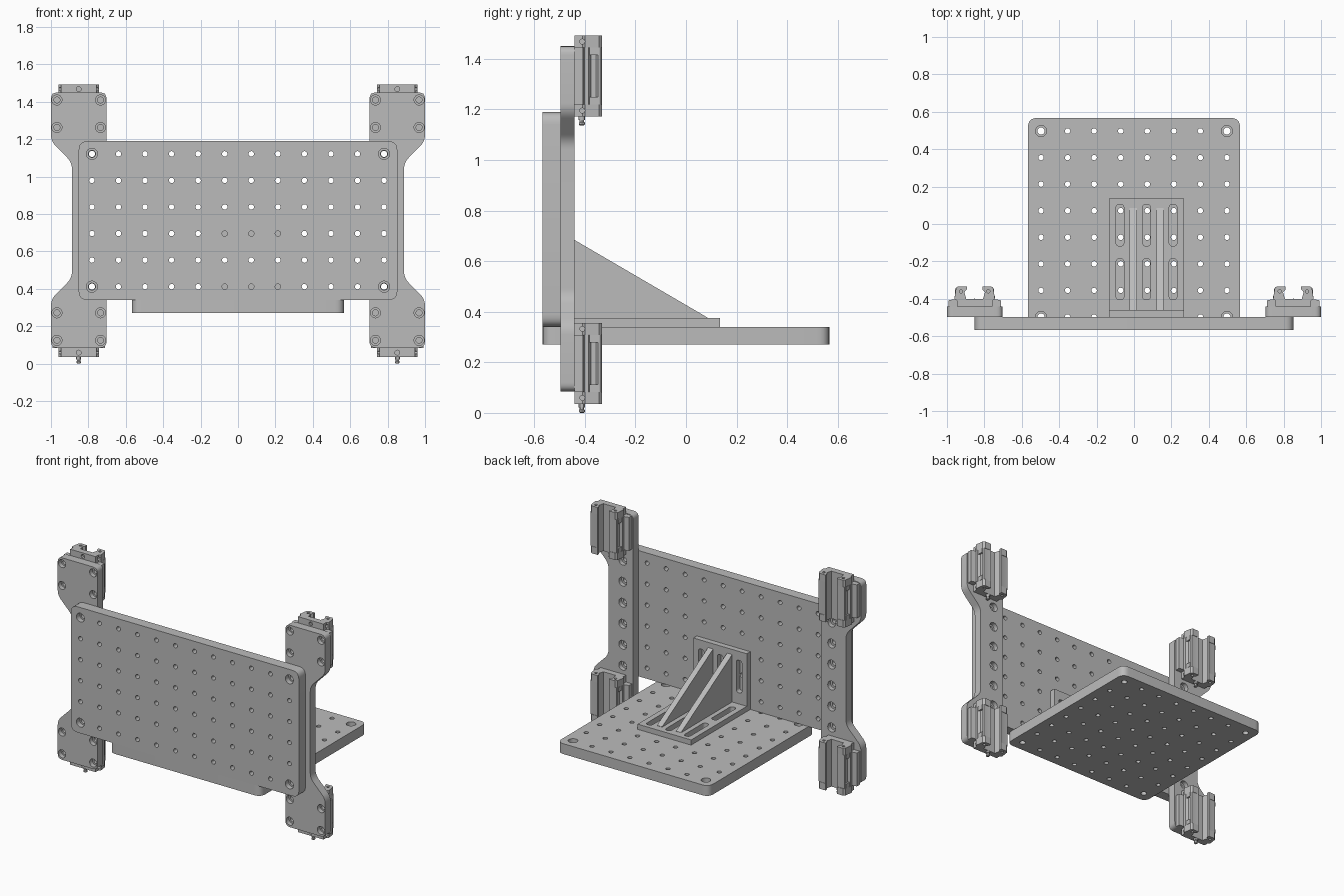
import bpy
import bmesh
from math import cos, sin, pi
from mathutils import Vector

if "Cube" in bpy.data.objects:
    bpy.data.objects.remove(bpy.data.objects["Cube"])

metal = bpy.data.materials.new("grey_metal")
metal.use_nodes = True
GREY = (0.5, 0.5, 0.5, 1)
metal.diffuse_color = GREY
metal.node_tree.nodes["Principled BSDF"].inputs["Base Color"].default_value = GREY

PITCH = 0.142
PLACE = {"x": lambda a, b, d: (d, a, b),
         "y": lambda a, b, d: (a, d, b),
         "z": lambda a, b, d: (a, b, d)}


def fillet(points, setback, steps=6):
    """Round every corner of a 2D outline."""
    pts = [Vector(p) for p in points]
    out = []
    for i, p in enumerate(pts):
        a = p + (pts[i - 1] - p).normalized() * setback
        b = p + (pts[(i + 1) % len(pts)] - p).normalized() * setback
        for k in range(steps + 1):
            t = k / steps
            out.append(a * (1 - t) ** 2 + p * 2 * t * (1 - t) + b * t * t)
    return out


def rect(a0, a1, b0, b1):
    return [(a0, b0), (a1, b0), (a1, b1), (a0, b1)]


def add_prism(bm, outline, axis, lo, hi):
    place = PLACE[axis]
    ends = [[bm.verts.new(place(p[0], p[1], d)) for p in outline] for d in (lo, hi)]
    add_skin(bm, ends)


def add_skin(bm, rings):
    """Closed surface through rings of equal length."""
    n = len(rings[0])
    faces = [bm.faces.new(rings[0]), bm.faces.new(rings[-1])]
    for r, s in zip(rings, rings[1:]):
        for i in range(n):
            j = (i + 1) % n
            faces.append(bm.faces.new((r[i], r[j], s[j], s[i])))
    bmesh.ops.recalc_face_normals(bm, faces=faces)


def add_hole(bm, pos, direction, profile, sides=16):
    """Stepped round cutter; profile is (depth, radius) pairs."""
    turn = Vector(direction).to_track_quat("Z", "Y")
    rings = []
    for depth, r in profile:
        rings.append([bm.verts.new(Vector(pos) + turn @ Vector(
            (r * cos(2 * pi * k / sides), r * sin(2 * pi * k / sides), depth)))
            for k in range(sides)])
    add_skin(bm, rings)


def straight(r, depth):
    return [(-0.01, r), (depth, r)]


def counterbore(r_big, r_small, step, depth):
    return [(-0.01, r_big), (step, r_big), (step, r_small), (depth, r_small)]


def to_object(name, bm):
    mesh = bpy.data.meshes.new(name)
    bm.to_mesh(mesh)
    bm.free()
    obj = bpy.data.objects.new(name, mesh)
    bpy.context.collection.objects.link(obj)
    return obj


def finish(name, bm, cutter_bm=None):
    obj = to_object(name, bm)
    obj.data.materials.append(metal)
    bpy.ops.object.select_all(action="DESELECT")
    obj.select_set(True)
    bpy.context.view_layer.objects.active = obj
    if cutter_bm:
        cutter = to_object(name + "_cutter", cutter_bm)
        cutter.hide_render = True
        mod = obj.modifiers.new("holes", "BOOLEAN")
        mod.operation = "DIFFERENCE"
        mod.solver = "EXACT"
        mod.object = cutter
        bpy.ops.object.modifier_apply(modifier=mod.name)
        bpy.data.objects.remove(cutter)
    bpy.ops.object.shade_smooth_by_angle()
    return obj


def grid_holes(bm, columns, rows, place, direction):
    """Hole grid with counterbored corners."""
    for i in range(columns):
        for j in range(rows):
            corner = i in (0, columns - 1) and j in (0, rows - 1)
            profile = counterbore(0.03, 0.019, 0.035, 0.09) if corner else straight(0.0145, 0.09)
            add_hole(bm, place((i - (columns - 1) / 2) * PITCH, (j - (rows - 1) / 2) * PITCH),
                     direction, profile)


# Upright breadboard plate
bm, cut = bmesh.new(), bmesh.new()
add_prism(bm, fillet(rect(-0.852, 0.852, 0.34, 1.19), 0.05), "y", -0.567, -0.497)
grid_holes(cut, 12, 6, lambda a, b: (a, -0.567, 0.767 + b), (0, 1, 0))
finish("upright_plate", bm, cut)

# Horizontal breadboard plate
bm, cut = bmesh.new(), bmesh.new()
add_prism(bm, fillet(rect(-0.567, 0.567, -0.567, 0.567), 0.05), "z", 0.27, 0.34)
grid_holes(cut, 8, 8, lambda a, b: (a, b, 0.34), (0, 0, -1))
finish("base_plate", bm, cut)

# Slotted angle bracket
bm, cut = bmesh.new(), bmesh.new()
add_prism(bm, [(-0.497, 0.34), (0.135, 0.34), (0.135, 0.375), (-0.46, 0.375),
               (-0.46, 0.73), (-0.497, 0.73)], "x", -0.133, 0.267)
for i in (-1, 0, 1):
    x = 0.067 + i * PITCH
    for lo, hi in ((-0.405, -0.185), (-0.118, 0.105)):
        add_prism(cut, fillet(rect(x - 0.021, x + 0.021, lo, hi), 0.02), "z", 0.33, 0.39)
    add_prism(cut, fillet(rect(x - 0.021, x + 0.021, 0.45, 0.67), 0.02), "y", -0.51, -0.45)
finish("angle_bracket", bm, cut)

# Triangular ribs of the angle bracket
for side, x in (("right", -0.004), ("left", 0.138)):
    bm = bmesh.new()
    add_prism(bm, [(-0.465, 0.37), (0.085, 0.37), (0.085, 0.377), (-0.46, 0.695),
                   (-0.465, 0.695)], "x", x - 0.019, x + 0.019)
    finish(side + "_rib", bm)


def mirrored(points, sign, offset=0):
    return [(sign * p[0] + offset, p[1]) for p in points]


# Rail groove outline, shared by the block body and its end caps
GROOVE = [(0.042, -0.333), (0.042, -0.35), (0.055, -0.365), (0.045, -0.4)]


def block_outline(half, cx):
    right = half + GROOVE
    return [(cx + x, y) for x, y in right] + [(cx - x, y) for x, y in reversed(right)]


BODY = [(0.14, -0.44), (0.14, -0.408), (0.108, -0.402), (0.108, -0.385),
        (0.092, -0.375), (0.092, -0.355), (0.1, -0.348), (0.096, -0.336), (0.06, -0.336)]
CAP = [(0.095, -0.44), (0.095, -0.41), (0.108, -0.4), (0.1, -0.345), (0.088, -0.333)]
BRACKET = [(0.703, 0.085), (1.0, 0.085), (1.0, 0.345), (0.888, 0.458),
           (0.888, 1.076), (1.0, 1.19), (1.0, 1.45), (0.703, 1.45)]

for side, s in (("right", -1), ("left", 1)):
    # Side bracket with counterbored bolt holes
    bm, cut = bmesh.new(), bmesh.new()
    add_prism(bm, fillet(mirrored(BRACKET, s), 0.035), "y", -0.497, -0.44)
    for j in range(6):
        add_hole(cut, (s * 0.781, -0.44, 0.412 + j * PITCH), (0, -1, 0),
                 counterbore(0.03, 0.0165, 0.03, 0.08))
    for x in (0.735, 0.968):
        for z in (0.125, 0.272, 1.263, 1.41):
            add_hole(cut, (s * x, -0.497, z), (0, 1, 0),
                     counterbore(0.027, 0.016, 0.03, 0.08))
    finish(side + "_side_bracket", bm, cut)

    cx = s * 0.852
    for level, z in (("lower", 0.036), ("upper", 1.172)):
        name = f"{side}_{level}_carriage"
        # Carriage body with stepped flanks
        bm = bmesh.new()
        add_prism(bm, block_outline(BODY, cx), "z", z + 0.047, z + 0.273)
        finish(name + "_body", bm)

        # Flank cover strips
        bm = bmesh.new()
        for f in (-1, 1):
            x0, x1 = sorted((cx + f * 0.088, cx + f * 0.104))
            for lo in (z + 0.047, z + 0.243):
                add_prism(bm, rect(x0, x1, -0.402, -0.345), "z", lo, lo + 0.03)
        finish(name + "_flank_blocks", bm)

        # End caps with screw and grease ports
        for end, lo in (("bottom", z), ("top", z + 0.273)):
            bm, cut = bmesh.new(), bmesh.new()
            add_prism(bm, block_outline(CAP, cx), "z", lo, lo + 0.047)
            mid = lo + 0.0235
            face, up = (lo, 1) if end == "bottom" else (lo + 0.047, -1)
            add_hole(cut, (cx, -0.44, mid), (0, 1, 0), straight(0.013, 0.02), 12)
            for f in (-1, 1):
                add_hole(cut, (cx + f * 0.102, -0.41, mid), (-f, 0, 0), straight(0.01, 0.03), 12)
                add_hole(cut, (cx + f * 0.073, -0.36, face), (0, 0, up), straight(0.009, 0.015), 12)
            finish(f"{name}_{end}_cap", bm, cut)

        # Grease nipple
        bm = bmesh.new()
        add_hole(bm, (cx, -0.412, z), (0, 0, -1),
                 [(-0.005, 0.013), (0.014, 0.013), (0.014, 0.009), (0.022, 0.009),
                  (0.024, 0.012), (0.032, 0.012), (0.036, 0.007)], 12)
        finish(name + "_grease_nipple", bm)
